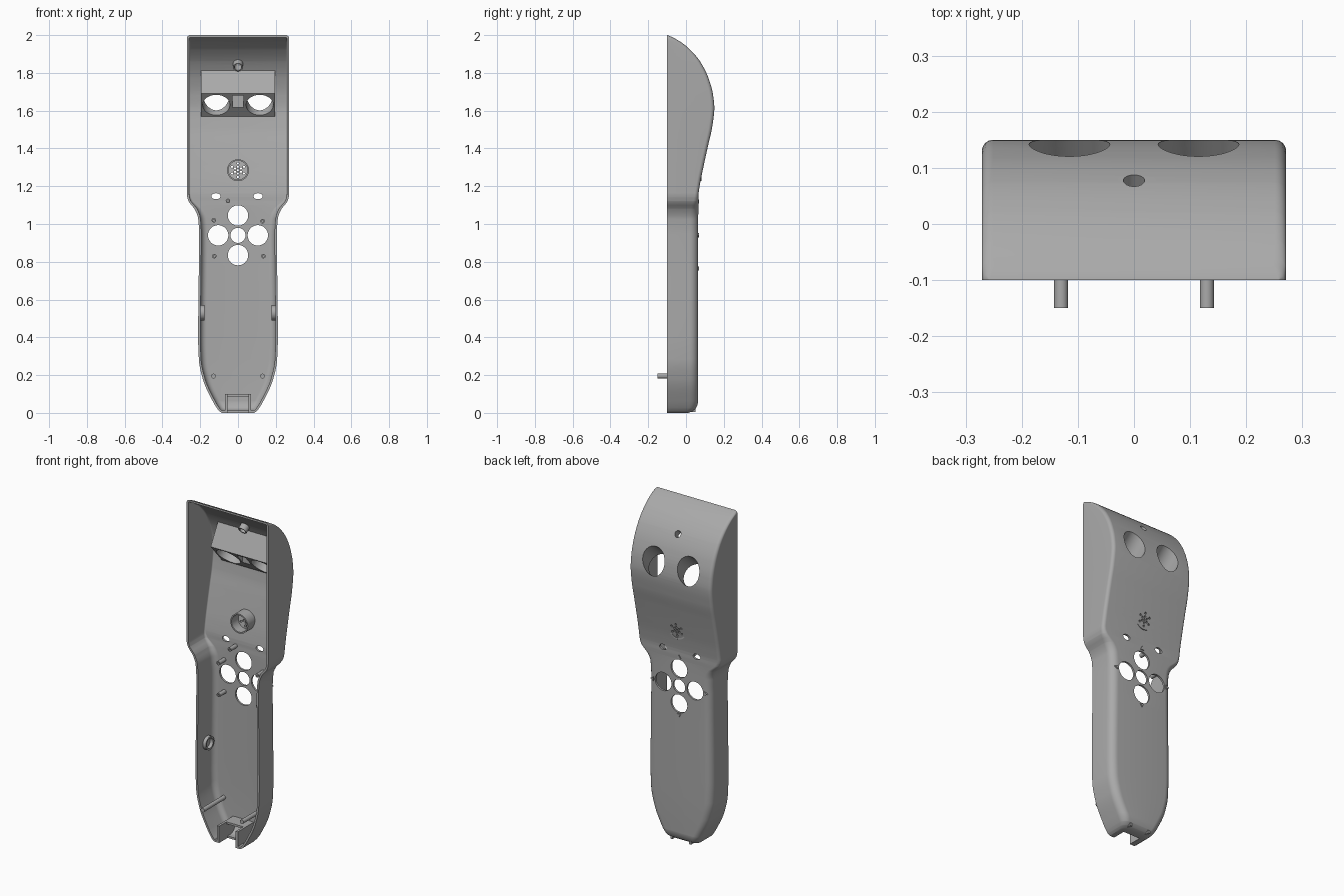
import bpy, bmesh, math
from mathutils import Vector, Matrix

cube = bpy.data.objects.get("Cube")
if cube:
    bpy.data.objects.remove(cube)

grey = bpy.data.materials.new("plain grey")
grey.use_nodes = True
grey.diffuse_color = (0.4, 0.4, 0.4, 1)
grey.node_tree.nodes["Principled BSDF"].inputs["Base Color"].default_value = (0.4, 0.4, 0.4, 1)

RIM, WALL = -0.10, 0.012
# half width and back depth against height
WIDTH = [(0, .085), (.01, .1), (.07, .138), (.175, .185), (.28, .207), (.4, .211), (.95, .206),
         (1.03, .211), (1.08, .23), (1.1, .247), (1.12, .262), (1.16, .271), (1.98, .271),
         (1.994, .267), (2, .258)]
DEPTH = [(0, .01), (.008, .033), (.025, .053), (.06, .064), (1.14, .065), (1.21, .074), (1.315, .095),
         (1.42, .118), (1.51, .138), (1.615, .15), (1.685, .143), (1.775, .118), (1.86, .075),
         (1.925, .02), (1.965, -.03), (1.99, -.075), (2, -.099)]
CORNER = [(0, .03), (.06, .045), (1.05, .045), (1.16, .02), (2, .02)]


def curve(pts, z):
    """Monotone smooth interpolation through the points."""
    z = min(max(z, pts[0][0]), pts[-1][0])
    i = next(k for k in range(len(pts) - 1) if z <= pts[k + 1][0])
    s = [(b[1] - a[1]) / (b[0] - a[0]) for a, b in zip(pts, pts[1:])]

    def slope(k):
        if k == 0 or k == len(s):
            return s[min(k, len(s) - 1)]
        a, b = s[k - 1], s[k]
        return 2 * a * b / (a + b) if a * b > 0 else 0
    (z0, v0), (z1, v1) = pts[i], pts[i + 1]
    h = z1 - z0
    t = (z - z0) / h
    u = 1 - t
    return (v0 * (1 + 2 * t) * u * u + slope(i) * h * t * u * u
            + v1 * t * t * (3 - 2 * t) - slope(i + 1) * h * t * t * u)


def inset(pts, z, t):
    e = 0.002
    lo, hi = max(z - e, 0), min(z + e, 2)
    g = (curve(pts, hi) - curve(pts, lo)) / (hi - lo)
    return curve(pts, z) - t * math.sqrt(1 + min(g * g, 9))


def add(name, bm):
    bmesh.ops.recalc_face_normals(bm, faces=bm.faces)
    me = bpy.data.meshes.new(name)
    bm.to_mesh(me)
    bm.free()
    ob = bpy.data.objects.new(name, me)
    bpy.context.collection.objects.link(ob)
    me.materials.append(grey)
    return ob


def loft(name, t, front):
    """Round-cornered sections stacked up the height."""
    bm = bmesh.new()
    lo, hi = t, 2 - t * 0.7
    zs = {lo, hi} | {p[0] for p in WIDTH + DEPTH if lo < p[0] < hi}
    zs |= {k / 50 + .003 for k in range(100) if lo < k / 50 + .003 < hi}
    rings = []
    for z in sorted(zs):
        w, d = inset(WIDTH, z, t), inset(DEPTH, z, t)
        r = min(max(curve(CORNER, z) - t, .008), (d - front) * .9)
        half = [(w, front)]
        for k in range(9):
            a = k * math.pi / 16
            half.append((w - r + r * math.cos(a), d - r + r * math.sin(a)))
        ring = half + [(-x, y) for x, y in reversed(half)]
        rings.append([bm.verts.new((x, y, z)) for x, y in ring])
    for a, b in zip(rings, rings[1:]):
        for k in range(len(a)):
            j = (k + 1) % len(a)
            bm.faces.new((a[k], a[j], b[j], b[k]))
    bm.faces.new(rings[0])
    bm.faces.new(rings[-1])
    return add(name, bm)


def put_cylinder(bm, a, b, r, sides=32, stretch=1):
    a, b = Vector(a), Vector(b)
    rot = (b - a).to_track_quat('Z', 'Y').to_matrix().to_4x4()
    m = Matrix.Translation((a + b) / 2) @ Matrix.Diagonal((stretch, 1, 1, 1)) @ rot
    bmesh.ops.create_cone(bm, cap_ends=True, segments=sides, radius1=r, radius2=r,
                          depth=(b - a).length, matrix=m)


def put_box(bm, lo, hi):
    lo, hi = Vector(lo), Vector(hi)
    m = Matrix.Translation((lo + hi) / 2) @ Matrix.Diagonal((*(hi - lo), 1))
    bmesh.ops.create_cube(bm, size=1, matrix=m)


def cylinder(name, *args, **kw):
    bm = bmesh.new()
    put_cylinder(bm, *args, **kw)
    return add(name, bm)


def cut(ob, cutter):
    mod = ob.modifiers.new("cut", 'BOOLEAN')
    mod.operation, mod.solver, mod.object = 'DIFFERENCE', 'EXACT', cutter
    bpy.context.view_layer.objects.active = ob
    bpy.ops.object.modifier_apply(modifier=mod.name)


def drop(*obs):
    for o in obs:
        bpy.data.objects.remove(o)


def tube(name, a, b, r_out, r_in):
    ob = cylinder(name, a, b, r_out)
    a, b = Vector(a), Vector(b)
    bore = cylinder("bore", a - (b - a), b + (b - a), r_in)
    cut(ob, bore)
    drop(bore)
    return ob


parts = []

# hollow half shell
shell = loft("shell", 0, RIM)
hollow = loft("hollow", WALL, -0.2)
cut(shell, hollow)
drop(hollow)
parts.append(shell)

# openings: buttons, indicator slots, speaker grille, cable notch
bm = bmesh.new()


def hole(x, z, r, sides=32, stretch=1):
    put_cylinder(bm, (x, 0, z), (x, .3, z), r, sides, stretch)


for x, z in ((0, 1.045), (0, .835), (.105, .94), (-.105, .94)):
    hole(x, z, .054)
hole(0, .94, .04)
for x in (-.117, .106):
    hole(x, 1.147, .016, stretch=1.5)
hole(0, 1.285, .006, 10)
for k in range(6):
    a = k * math.pi / 3
    for r in (.018, .036):
        hole(r * math.sin(a), 1.285 + r * math.cos(a), .006, 10)
put_box(bm, (-.055, -.2, -.1), (.055, -.02, .03))
openings = add("openings", bm)
cut(shell, openings)
drop(openings)

# tilted sensor housing, its back following the shell
bm = bmesh.new()
back = [(curve(DEPTH, z) - .007, z) for z in (1.57, 1.62, 1.67, 1.72, 1.77, 1.82)]
side = [(.02, 1.69), (.126, 1.57)] + back
face = bm.faces.new([bm.verts.new((-.195, y, z)) for y, z in side])
ext = bmesh.ops.extrude_face_region(bm, geom=[face])
bmesh.ops.translate(bm, vec=(.39, 0, 0), verts=[v for v in ext["geom"] if isinstance(v, bmesh.types.BMVert)])
housing = add("sensor_housing", bm)
parts.append(housing)
bm = bmesh.new()
for x in (-.115, .115):
    c, axis = Vector((x, .073, 1.63)), Vector((0, .75, .66))
    put_cylinder(bm, c - axis * .15, c + axis * .3, .072, 48)
bores = add("sensor_bores", bm)
cut(shell, bores)
cut(housing, bores)
bm = bmesh.new()
put_box(bm, (-.03, -.1, 1.5), (.03, .085, 1.68))
notch = add("housing_notch", bm)
cut(housing, notch)
drop(bores, notch)

# small tube above the housing, open through the shell
top, axis = Vector((0, .07, 1.85)), Vector((0, .8, .6))
eye = cylinder("eye_bore", top - axis * .05, top + axis * .1, .019)
cut(shell, eye)
drop(eye)
parts.append(tube("light_tube", top - axis * .035, top + axis * .005, .026, .019))

# speaker ring
parts.append(tube("speaker_ring", (0, .01, 1.285), (0, .082, 1.285), .058, .05))

# circuit board posts and long locating pins
for x, z in ((-.128, 1.02), (.13, 1.015), (-.126, .83), (.134, .83), (-.053, 1.122)):
    parts.append(tube("board_post", (x, -.005, z), (x, .058, z), .012, .005))
for x in (-.13, .13):
    parts.append(cylinder("locating_pin", (x, -.15, .195), (x, .058, .195), .0125, 24))

# round bosses on the side walls
for s in (-1, 1):
    parts.append(tube("wall_boss", (s * .178, -.01, .53), (s * .204, -.01, .53), .04, .03))

# cable socket at the bottom
bm = bmesh.new()
for s in (-1, 1):
    put_box(bm, (s * .062 - .007, RIM, .004), (s * .062 + .007, .05, .1))
put_box(bm, (-.06, -.03, .088), (.06, .055, .1))
parts.append(add("cable_socket", bm))

# raised direction arrows around the buttons
for k, (x, z) in enumerate(((0, 1.115), (.175, .94), (0, .768), (-.175, .94))):
    bm = bmesh.new()
    a0 = math.pi / 2 - k * math.pi / 2
    ends = []
    for y in (.06, .07):
        ends.append([bm.verts.new((x + .014 * math.cos(a0 + j * 2 * math.pi / 3), y,
                                   z + .014 * math.sin(a0 + j * 2 * math.pi / 3))) for j in range(3)])
    for j in range(3):
        bm.faces.new((ends[0][j], ends[0][j - 1], ends[1][j - 1], ends[1][j]))
    bm.faces.new(ends[0])
    bm.faces.new(ends[1])
    parts.append(add("arrow_mark", bm))

# smooth shading with crisp edges
bpy.ops.object.select_all(action='DESELECT')
for ob in parts:
    ob.select_set(True)
bpy.context.view_layer.objects.active = shell
bpy.ops.object.shade_smooth_by_angle(angle=math.radians(30))
